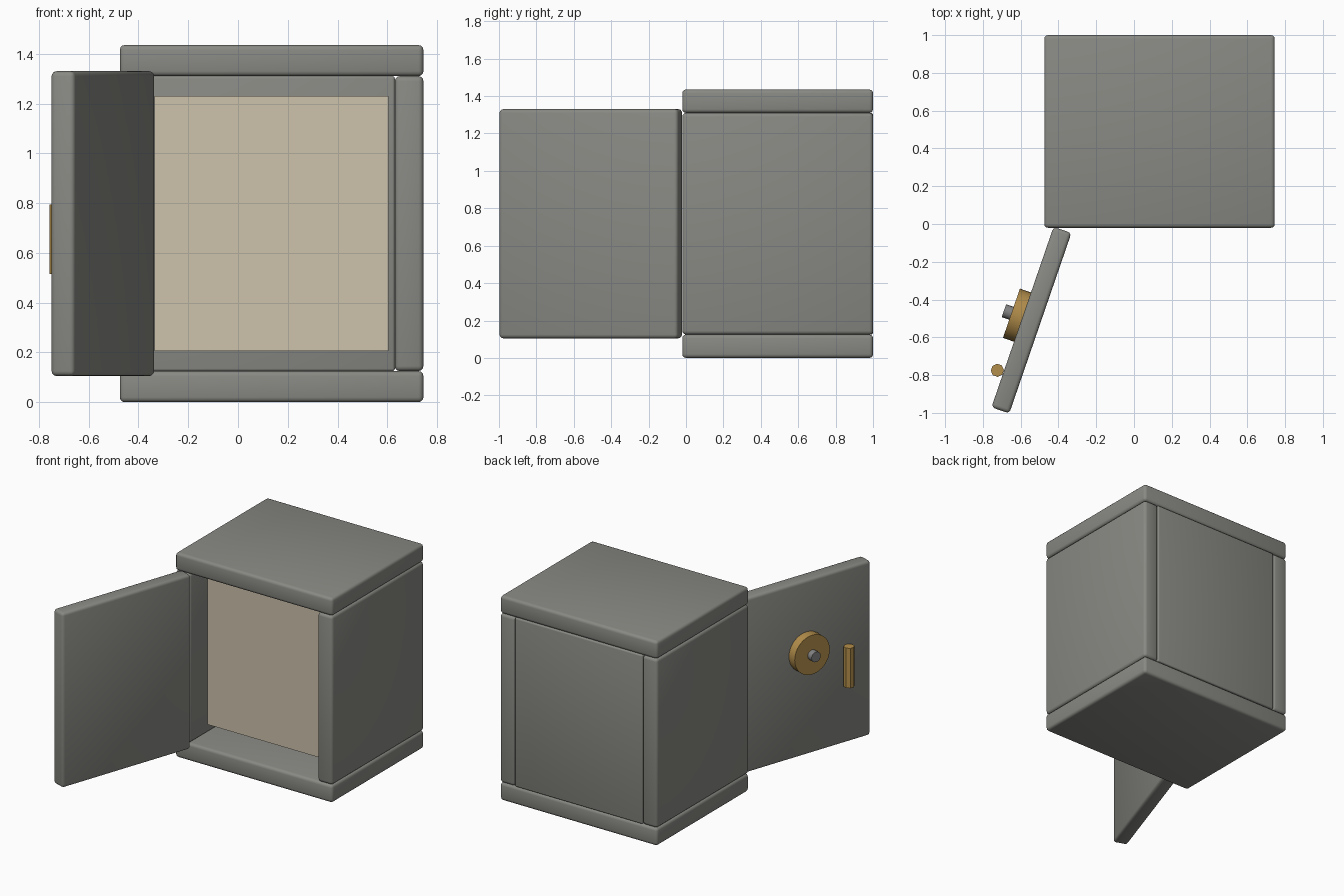
import bpy
from math import radians, pi
from mathutils import Matrix, Vector

cube = bpy.data.objects.get("Cube")
if cube:
    bpy.data.objects.remove(cube, do_unlink=True)


def make_material(name, rgb):
    mat = bpy.data.materials.new(name)
    mat.use_nodes = True
    color = (*rgb, 1)
    mat.diffuse_color = color
    mat.node_tree.nodes["Principled BSDF"].inputs["Base Color"].default_value = color
    return mat


steel = make_material("steel grey", (0.25, 0.25, 0.23))
lining = make_material("beige lining", (0.61, 0.54, 0.41))
brass = make_material("brass", (0.45, 0.27, 0.07))
spindle_grey = make_material("spindle grey", (0.23, 0.23, 0.23))


def box(name, low, high, mat, bevel=0.0):
    """Box between two corners, with softly rounded edges if bevel is set."""
    low, high = Vector(low), Vector(high)
    bpy.ops.mesh.primitive_cube_add(size=1, location=(low + high) / 2)
    ob = bpy.context.object
    ob.name = name
    ob.data.transform(Matrix.Diagonal((*(high - low), 1)))
    ob.data.materials.append(mat)
    if bevel:
        mod = ob.modifiers.new("rounded edges", "BEVEL")
        mod.width = bevel
        mod.segments = 3
        bpy.ops.object.shade_smooth()
    return ob


def cylinder(name, radius, depth, sides, location, rotation, mat):
    bpy.ops.mesh.primitive_cylinder_add(
        vertices=sides, radius=radius, depth=depth, location=location, rotation=rotation)
    ob = bpy.context.object
    ob.name = name
    ob.data.materials.append(mat)
    bpy.ops.object.shade_smooth_by_angle(angle=radians(30))
    return ob


# Cabinet shell
left, right, front, back = -0.475, 0.745, -0.02, 1.0
floor, ceiling, height, wall = 0.125, 1.31, 1.435, 0.115
edge = 0.02
box("bottom_slab", (left, front, 0), (right, back, floor), steel, edge)
box("top_slab", (left, front, ceiling), (right, back, height), steel, edge)
box("left_wall", (right - wall, front, floor), (right, back, ceiling), steel, edge)
box("right_wall", (left, front, floor), (left + wall, back, ceiling), steel, edge)
box("back_wall", (left + wall, back - wall, floor), (right - wall, back, ceiling), steel, 0.01)

# Inner lining block
box("inner_lining", (-0.335, 0.14, 0.205), (0.605, back - wall, 1.23), lining)

# Door and fittings, built flat with the outside facing -y, then swung open
door_parts = [
    box("door", (-0.505, -0.05, 0.105), (0.505, 0.05, 1.33), steel, edge),
    cylinder("dial", 0.138, 0.07, 32, (0, -0.077, 0.83), (pi / 2, 0, 0), brass),
    cylinder("dial_spindle", 0.036, 0.08, 16, (0, -0.114, 0.83), (pi / 2, 0, 0), spindle_grey),
    cylinder("door_handle", 0.035, 0.28, 8, (0.31, -0.084, 0.655), (0, 0, pi / 8), brass),
]
swing = Matrix.Translation((-0.543, -0.509, 0)) @ Matrix.Rotation(radians(-109), 4, "Z")
bpy.context.view_layer.update()
for part in door_parts:
    part.matrix_world = swing @ part.matrix_world
